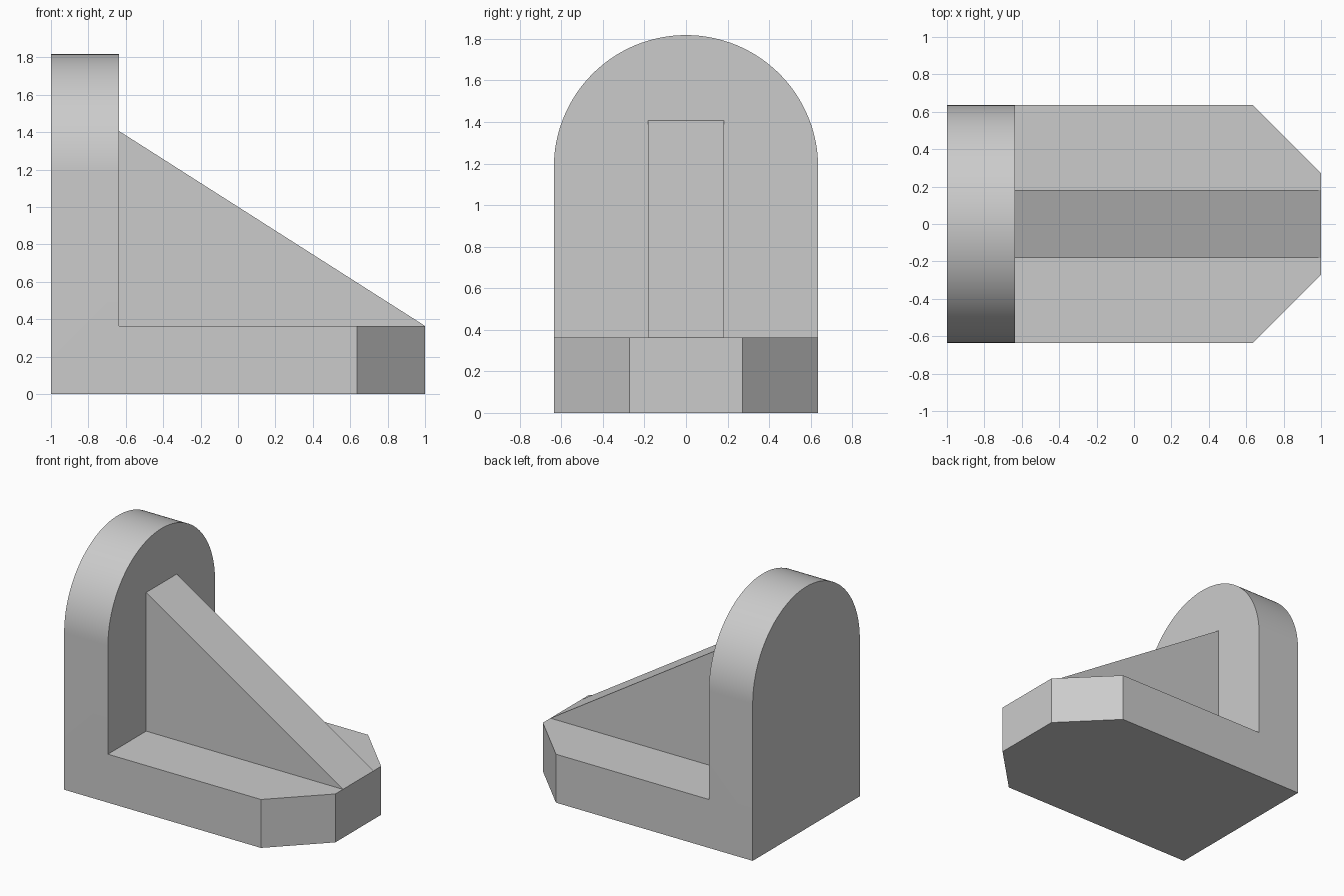
import bpy, bmesh, math
from mathutils import Vector

cube = bpy.data.objects.get("Cube")
if cube:
    bpy.data.objects.remove(cube, do_unlink=True)

HALF_W = 0.636      # half width of base and upright
THICK = 0.364       # thickness of base, upright and rib
HEIGHT = 1.818
RIB_TOP = 1.406
INNER = THICK - 1   # inner face of the upright

grey = bpy.data.materials.new("plain grey")
grey.use_nodes = True
colour = (0.6, 0.6, 0.6, 1)
grey.diffuse_color = colour
grey.node_tree.nodes["Principled BSDF"].inputs["Base Color"].default_value = colour


def prism(name, points, direction):
    """Extrude a closed outline into a solid."""
    bm = bmesh.new()
    face = bm.faces.new([bm.verts.new(p) for p in points])
    new = bmesh.ops.extrude_face_region(bm, geom=[face])["geom"]
    bmesh.ops.translate(bm, vec=Vector(direction),
                        verts=[g for g in new if isinstance(g, bmesh.types.BMVert)])
    bmesh.ops.recalc_face_normals(bm, faces=bm.faces)
    mesh = bpy.data.meshes.new(name)
    bm.to_mesh(mesh)
    bm.free()
    mesh.materials.append(grey)
    obj = bpy.data.objects.new(name, mesh)
    bpy.context.collection.objects.link(obj)
    return obj


# Base plate with two chamfered corners
nose = HALF_W - THICK
side = [(-1, HALF_W), (1 - THICK, HALF_W), (1, nose)]
outline = side + [(x, -y) for x, y in reversed(side)]
base = prism("base_plate", [(x, y, 0) for x, y in outline], (0, 0, THICK))

# Upright plate with a half-round top
SEGMENTS = 64
arc = [math.pi * i / SEGMENTS for i in range(SEGMENTS + 1)]
arch = [(-HALF_W, 0), (HALF_W, 0)]
arch += [(HALF_W * math.cos(a), HEIGHT - HALF_W + HALF_W * math.sin(a)) for a in arc]
upright = prism("upright_plate", [(-1, y, z) for y, z in arch], (THICK, 0, 0))

# Sloping rib, sunk into both plates
rib_side = [(-0.8, 0.2), (0.9, 0.2), (1, THICK), (INNER, RIB_TOP), (-0.8, RIB_TOP)]
rib = prism("support_rib", [(x, -THICK / 2, z) for x, z in rib_side], (0, THICK, 0))

# Fuse the parts into one solid bracket
for part in (upright, rib):
    mod = base.modifiers.new("join", "BOOLEAN")
    mod.operation = "UNION"
    mod.solver = "EXACT"
    mod.object = part
    bpy.ops.object.select_all(action="DESELECT")
    base.select_set(True)
    bpy.context.view_layer.objects.active = base
    bpy.ops.object.modifier_apply(modifier=mod.name)
    bpy.data.objects.remove(part, do_unlink=True)
base.name = "bracket"

# Clean flat seams, then smooth only the rounded top
bm = bmesh.new()
bm.from_mesh(base.data)
bmesh.ops.dissolve_limit(bm, angle_limit=math.radians(0.5), verts=bm.verts, edges=bm.edges)
bm.to_mesh(base.data)
bm.free()
bpy.ops.object.shade_smooth_by_angle(angle=math.radians(20))
